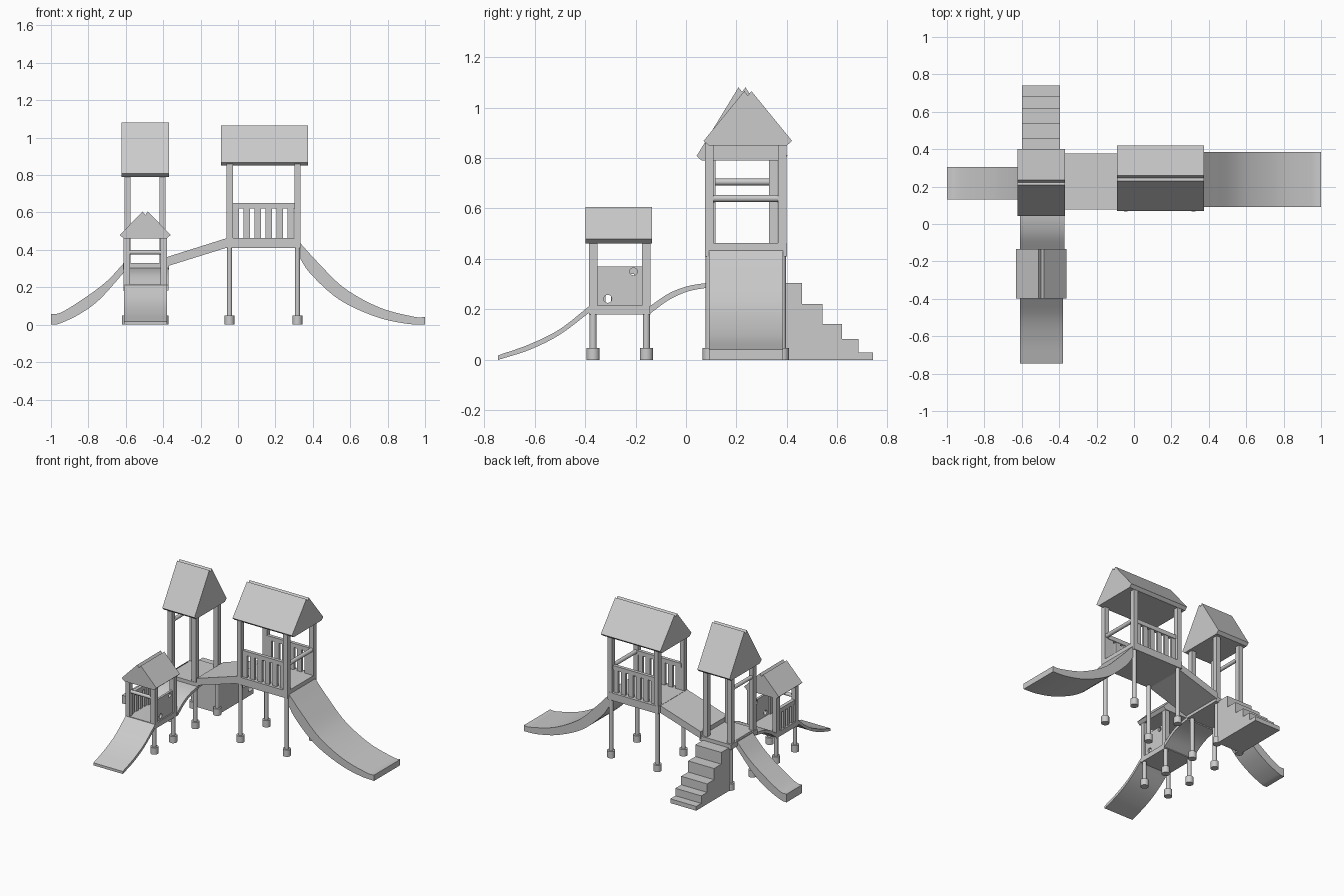
import bpy, bmesh, math
from mathutils import Vector

cube = bpy.data.objects.get("Cube")
if cube:
    bpy.data.objects.remove(cube, do_unlink=True)

GREY = (0.6, 0.6, 0.6, 1)
mat = bpy.data.materials.new("plain_grey")
mat.use_nodes = True
mat.diffuse_color = GREY
mat.node_tree.nodes["Principled BSDF"].inputs["Base Color"].default_value = GREY


def finish(name, bm, smooth=False):
    bmesh.ops.recalc_face_normals(bm, faces=bm.faces)
    mesh = bpy.data.meshes.new(name)
    bm.to_mesh(mesh)
    bm.free()
    mesh.materials.append(mat)
    ob = bpy.data.objects.new(name, mesh)
    bpy.context.collection.objects.link(ob)
    if smooth:
        bpy.ops.object.select_all(action='DESELECT')
        ob.select_set(True)
        bpy.context.view_layer.objects.active = ob
        bpy.ops.object.shade_smooth_by_angle(angle=math.radians(35))
    return ob


def box(name, x, y, z):
    bm = bmesh.new()
    bmesh.ops.create_cube(bm, size=1)
    for v in bm.verts:
        v.co = [(r[0] + r[1]) / 2 + c * (r[1] - r[0]) for c, r in zip(v.co, (x, y, z))]
    return finish(name, bm)


def rod(name, a, b, r, sides=20):
    a, b = Vector(a), Vector(b)
    bm = bmesh.new()
    bmesh.ops.create_cone(bm, cap_ends=True, segments=sides, radius1=r, radius2=r, depth=(b - a).length)
    turn = (b - a).to_track_quat('Z', 'Y')
    for v in bm.verts:
        v.co = turn @ v.co + (a + b) / 2
    return finish(name, bm, True)


def prism(name, pts, axis, lo, hi, smooth=False):
    """Extrude a (horizontal, z) profile along the given axis."""
    bm = bmesh.new()
    place = (lambda p, t: (t, p[0], p[1])) if axis == 'X' else (lambda p, t: (p[0], t, p[1]))
    ends = [[bm.verts.new(place(p, t)) for p in pts] for t in (lo, hi)]
    for ring in ends:
        bm.faces.new(ring)
    for i in range(len(pts)):
        j = (i + 1) % len(pts)
        bm.faces.new((ends[0][i], ends[0][j], ends[1][j], ends[1][i]))
    return finish(name, bm, smooth)


def curve(pts, steps=6):
    """Smooth path through the points."""
    p = [Vector(q) for q in pts]
    p = [2 * p[0] - p[1]] + p + [2 * p[-1] - p[-2]]
    out = []
    for a, b, c, d in zip(p, p[1:], p[2:], p[3:]):
        for k in range(steps):
            t = k / steps
            out.append(b + 0.5 * t * (c - a + t * (2 * a - 5 * b + 4 * c - d + t * (3 * (b - c) + d - a))))
    return out + [p[-2]]


def slide(name, top, bottom, axis, lo, hi):
    return prism(name, curve(top) + curve(bottom)[::-1], axis, lo, hi, True)


def roof(name, mid, half, low, high, axis, lo, hi):
    # Gable block with a small groove along the ridge and square-cut eaves
    right = [(0.014, high), (half, low + 0.018), (half - 0.02, low)]
    pts = [(mid, high - 0.018)] + [(mid + a, z) for a, z in right]
    pts += [(mid - a, z) for a, z in reversed(right)]
    return prism(name, pts, axis, lo, hi)


def frame(name, xs, ys, floor, top, half=0.017):
    # Square posts above the floor, round legs and collars below it
    for i, x in enumerate(xs):
        for j, y in enumerate(ys):
            tag = f"{name}_{('right', 'left')[i]}_{('front', 'back')[j]}"
            box(tag + "_post", (x - half, x + half), (y - half, y + half), (floor, top))
            rod(tag + "_leg", (x, y, 0.02), (x, y, floor + 0.01), 0.014)
            rod(tag + "_foot", (x, y, 0), (x, y, 0.048), 0.026)


def pickets(name, axis, pos, lo, hi, z0, z1, count, width):
    # Row of upright slats with a rail on top
    def bar(tag, a, b, c, d, t):
        r, s = (a, b), (pos - t, pos + t)
        box(tag, r if axis == 'X' else s, s if axis == 'X' else r, (c, d))
    for i in range(count):
        m = lo + (hi - lo) * (i + 0.5) / count
        bar(f"{name}_slat_{i + 1}", m - width / 2, m + width / 2, z0, z1, 0.008)
    bar(name + "_rail", lo, hi, z1, z1 + 0.03, 0.012)


# Large tower
frame("large_tower", (-0.045, 0.318), (0.092, 0.382), 0.42, 0.86)
box("large_tower_floor", (-0.065, 0.335), (0.075, 0.4), (0.41, 0.463))
roof("large_tower_roof", 0.245, 0.175, 0.85, 1.065, 'X', -0.092, 0.373)
for side, y in (("front", 0.1), ("back", 0.374)):
    pickets(f"large_tower_{side}_fence", 'X', y, -0.04, 0.31, 0.46, 0.622, 6, 0.034)
rod("large_tower_bar", (0.318, 0.092, 0.64), (0.318, 0.382, 0.64), 0.014)
slide("large_slide",
      [(0.325, 0.445), (0.43, 0.33), (0.57, 0.195), (0.757, 0.092), (0.94, 0.043), (1, 0.041)],
      [(0.325, 0.365), (0.39, 0.27), (0.54, 0.135), (0.73, 0.045), (0.89, 0.007), (1, 0)],
      'Y', 0.092, 0.385)

# Tall middle tower
frame("tall_tower", (-0.591, -0.404), (0.1, 0.345), 0.31, 0.8)
box("tall_tower_floor", (-0.615, -0.37), (0.08, 0.375), (0.295, 0.33))
roof("tall_tower_roof", 0.222, 0.18, 0.79, 1.08, 'X', -0.622, -0.37)
rod("tall_tower_bar", (-0.591, 0.1, 0.705), (-0.591, 0.345, 0.705), 0.013)
slide("side_slide",
      [(-0.605, 0.335), (-0.71, 0.225), (-0.85, 0.123), (-0.95, 0.064), (-1, 0.058)],
      [(-0.605, 0.285), (-0.74, 0.135), (-0.85, 0.055), (-0.955, 0.006), (-1, 0)],
      'Y', 0.13, 0.305)

# Sloped bridge between the two tall towers
prism("bridge", [(-0.38, 0.312), (-0.38, 0.362), (-0.06, 0.463), (-0.06, 0.412)], 'Y', 0.078, 0.378)

# Solid stairs at the back
steps = [(0.36, 0)]
edge = 0.36
for reach, height in ((0.46, 0.305), (0.54, 0.222), (0.618, 0.143), (0.683, 0.083), (0.74, 0.03)):
    steps += [(edge, height), (reach, height)]
    edge = reach
prism("stairs", steps + [(edge, 0)], 'X', -0.598, -0.395)

# Small front tower
frame("small_tower", (-0.595, -0.397), (-0.368, -0.157), 0.19, 0.48)
box("small_tower_floor", (-0.612, -0.38), (-0.385, -0.14), (0.18, 0.216))
roof("small_tower_roof", -0.496, 0.136, 0.462, 0.605, 'Y', -0.398, -0.135)
pickets("small_tower_fence", 'Y', -0.595, -0.355, -0.17, 0.21, 0.34, 4, 0.024)
rod("small_tower_bar", (-0.595, -0.368, 0.387), (-0.397, -0.368, 0.387), 0.012)

# Climbing panel with round holes
panel = box("hole_panel", (-0.405, -0.389), (-0.362, -0.172), (0.21, 0.37))
for y, z, r in ((-0.327, 0.322, 0.02), (-0.236, 0.297, 0.02), (-0.208, 0.35, 0.015),
                (-0.31, 0.242, 0.016), (-0.208, 0.242, 0.01)):
    cutter = rod("hole_cutter", (-0.43, y, z), (-0.36, y, z), r)
    cutter.hide_render = True
    cut = panel.modifiers.new("hole", 'BOOLEAN')
    cut.operation = 'DIFFERENCE'
    cut.object = cutter
    bpy.context.view_layer.objects.active = panel
    bpy.ops.object.modifier_apply(modifier=cut.name)
    bpy.data.objects.remove(cutter, do_unlink=True)

# Curved ramp to the tall tower, and front slide
slide("curved_ramp",
      [(-0.145, 0.212), (-0.065, 0.265), (0.01, 0.293), (0.09, 0.306)],
      [(-0.145, 0.182), (-0.065, 0.239), (0.01, 0.272), (0.09, 0.287)], 'X', -0.61, -0.372)
slide("front_slide",
      [(-0.38, 0.216), (-0.5, 0.122), (-0.62, 0.062), (-0.745, 0.018)],
      [(-0.38, 0.19), (-0.5, 0.1), (-0.62, 0.04), (-0.745, 0)], 'X', -0.61, -0.38)
